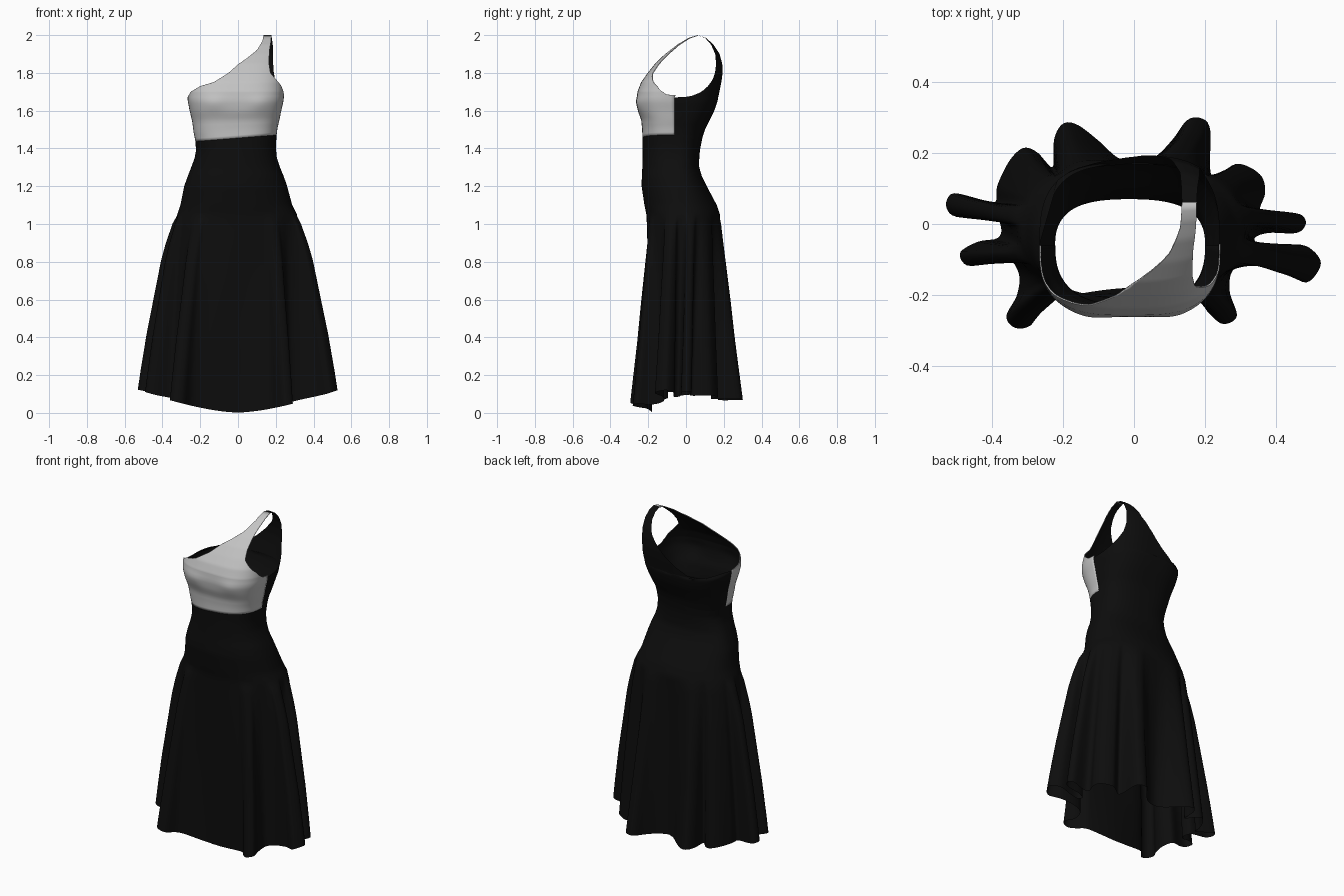
import bpy, bmesh, math
from mathutils import Vector

if "Cube" in bpy.data.objects:
    bpy.data.objects.remove(bpy.data.objects["Cube"])


def material(name, value):
    m = bpy.data.materials.new(name)
    m.diffuse_color = (value, value, value, 1)
    m.use_nodes = True
    m.node_tree.nodes["Principled BSDF"].inputs["Base Color"].default_value = m.diffuse_color
    return m


BLACK = material("black cloth", 0.004)
WHITE = material("pale grey cloth", 0.55)
COLS = 96  # columns per half turn


def table(rows, t):
    """Linear lookup in rows of (key, values...)."""
    if t <= rows[0][0]:
        return rows[0][1:]
    for a, b in zip(rows, rows[1:]):
        if t <= b[0]:
            k = (t - a[0]) / (b[0] - a[0])
            return [p + (q - p) * k for p, q in zip(a[1:], b[1:])]
    return rows[-1][1:]


# Body sections: height, left x, right x, front y, back y, squareness
BODY = [
    (1.05, -.322, .312, -.210, .180, 2.2), (1.10, -.305, .287, -.220, .163, 2.2),
    (1.20, -.285, .260, -.235, .110, 2.3), (1.25, -.267, .243, -.234, .085, 2.4),
    (1.30, -.248, .222, -.231, .070, 2.4), (1.35, -.230, .205, -.230, .070, 2.5),
    (1.40, -.222, .200, -.230, .075, 2.5), (1.46, -.226, .205, -.231, .087, 2.6),
    (1.50, -.235, .210, -.232, .100, 2.7), (1.55, -.243, .220, -.237, .125, 2.8),
    (1.60, -.256, .229, -.255, .150, 2.9), (1.65, -.266, .241, -.262, .167, 3.0),
    (1.70, -.268, .245, -.257, .177, 3.0), (1.75, -.268, .245, -.238, .187, 3.0),
    (1.80, -.268, .245, -.203, .194, 3.0), (1.85, -.268, .245, -.163, .194, 3.0),
    (1.90, -.268, .245, -.112, .184, 3.0), (1.95, -.268, .245, -.050, .152, 3.0),
    (1.985, -.268, .245, .010, .110, 3.0), (2.0, -.268, .245, .060, .060, 3.0)]
MIDDLE = [(1.05, -.02), (1.4, -.06), (1.67, -.06), (2.0, .06)]
# Neckline and armhole edges: height, left x, right x
FRONT_EDGE = [(1.67, -.268, .245), (1.70, -.25, .241), (1.73, -.20, .230), (1.75, -.13, .215),
              (1.80, -.05, .172), (1.845, 0, .165), (1.88, .05, .165), (1.92, .10, .167),
              (1.97, .13, .175), (2.0, .135, .177)]
BACK_EDGE = [(1.67, -.268, .245), (1.675, -.20, .240), (1.685, -.13, .236), (1.73, -.05, .212),
             (1.77, 0, .195), (1.82, .05, .187), (1.88, .10, .186), (1.95, .13, .184),
             (2.0, .135, .177)]


def section(z, a):
    xl, xr, yf, yb, n = table(BODY, z)
    cy = table(MIDDLE, z)[0]
    c, s = math.cos(a), math.sin(a)
    x = (xl + xr) / 2 + (xr - xl) / 2 * math.copysign(abs(c) ** (2 / n), c)
    y = cy + ((yb - cy) if s > 0 else (cy - yf)) * math.copysign(abs(s) ** (2 / n), s)
    if s < 0:  # soft bust fullness
        for bx in (-.13, .12):
            y -= .008 * math.exp(-((x - bx) / .06) ** 2 - ((z - 1.64) / .04) ** 2)
    slant = .08 * x * math.exp(-((z - 1.455) / .08) ** 2)
    return Vector((x, y, z + slant))


def edge_angle(z, x):
    xl, xr, _, _, n = table(BODY, z)
    k = max(-1, min(1, (x - (xl + xr) / 2) / ((xr - xl) / 2)))
    return math.acos(math.copysign(abs(k) ** (n / 2), k))


def cloth(name, rows, mats):
    """Skin a grid of points, rows from bottom to top."""
    bm = bmesh.new()
    grid = [[bm.verts.new(p) for p in row] for row in rows]
    for lo, hi in zip(grid, grid[1:]):
        for i in range(len(lo) - 1):
            bm.faces.new((lo[i], lo[i + 1], hi[i + 1], hi[i]))
    bmesh.ops.remove_doubles(bm, verts=bm.verts, dist=1e-5)
    me = bpy.data.meshes.new(name)
    bm.to_mesh(me)
    bm.free()
    for m in mats:
        me.materials.append(m)
    ob = bpy.data.objects.new(name, me)
    bpy.context.collection.objects.link(ob)
    me.shade_smooth()
    return ob


def bodice_half(front):
    edges = FRONT_EDGE if front else BACK_EDGE
    heights = [1.455 + .215 * i / 14 for i in range(14)]
    heights += [1.67 + .03 * i / 8 for i in range(8)] + [1.70 + .3 * i / 40 for i in range(41)]
    rows = []
    for z in heights:
        right, left = 0, math.pi
        if z > 1.67:
            xl, xr = table(edges, z)
            right, left = edge_angle(z, xr), edge_angle(z, xl)
        angles = [right + (left - right) * i / COLS for i in range(COLS + 1)]
        if front:
            angles = [-a for a in reversed(angles)]
        rows.append([section(z, a) for a in angles])
    return rows


# One-shoulder bodice: pale front with a black lining, black back
front = cloth("bodice_front", bodice_half(True), [WHITE, BLACK])
lining = front.modifiers.new("lining", "SOLIDIFY")
lining.thickness = .004
lining.offset = -1
lining.material_offset = 1
cloth("bodice_back", bodice_half(False), [BLACK])

# Hem outline with its folds, counter-clockwise from the right side
HEM = [(.34, -.04), (.38, -.025), (.46, -.025), (.485, .005), (.46, .03), (.38, .02),
       (.355, .04), (.37, .09), (.355, .14), (.29, .17), (.22, .135), (.215, .265), (.19, .298),
       (.15, .293), (.11, .24), (.06, .19), (0, .17), (-.05, .19), (-.10, .235), (-.16, .28),
       (-.20, .283), (-.225, .24), (-.23, .16), (-.27, .20), (-.31, .215), (-.35, .18),
       (-.385, .11), (-.395, .06), (-.47, .08), (-.515, .085), (-.53, .05), (-.50, .02),
       (-.40, .025), (-.375, -.01), (-.385, -.04), (-.44, -.05), (-.49, -.08), (-.475, -.115),
       (-.43, -.115), (-.36, -.095), (-.325, -.14), (-.33, -.20), (-.36, -.26), (-.335, -.293),
       (-.29, -.285), (-.25, -.23), (-.17, -.20), (0, -.18), (.16, -.20), (.21, -.25),
       (.25, -.282), (.29, -.26), (.27, -.19), (.28, -.13), (.34, -.115), (.42, -.13),
       (.48, -.165), (.515, -.14), (.525, -.10), (.48, -.06), (.41, -.065), (.36, -.065)]


def hem_angles():
    """Spread the folds round the waist, by half direction and half length."""
    n = len(HEM)
    run, turn, out = 0, 0, [0.0]
    total = sum(math.dist(HEM[i], HEM[(i + 1) % n]) for i in range(n))
    for i in range(n):
        p, q = HEM[i], HEM[(i + 1) % n]
        run += math.dist(p, q) / total * math.tau
        d = math.atan2(q[1] + .02, q[0] * .65) - math.atan2(p[1] + .02, p[0] * .65)
        turn += (d + math.pi) % math.tau - math.pi
        out.append(max(out[-1] + .015, .55 * run + .45 * turn))
    return [a * math.tau / out[-1] for a in out]


ANG = hem_angles()


def hem_point(a):
    a %= math.tau
    n = len(HEM)
    i = max(k for k in range(n) if ANG[k] <= a)
    t = (a - ANG[i]) / (ANG[i + 1] - ANG[i])
    p0, p1, p2, p3 = (Vector(HEM[(i + k) % n]) for k in (-1, 0, 1, 2))
    p = p1 + .5 * t * ((p2 - p0) + t * ((2 * p0 - 5 * p1 + 4 * p2 - p3)
                                        + t * (3 * p1 - p0 - 3 * p2 + p3)))
    w = max(0, min(1, (p.y + .2) / .2))
    w = w * w * (3 - 2 * w)
    z = .11 * (abs(p.x) / .5) ** 1.5 + .07 * w * max(0, 1 - abs(p.x) / .55)
    return Vector((p.x, p.y, z))


# Flare of the skirt: fall, sideways share, depth share
FLARE = [(0, 0, 0), (.05, .13, .10), (.16, .30, .20), (.26, .42, .30), (.47, .60, .50),
         (.68, .78, .68), (.89, .93, .89), (1, 1, 1)]
angles = [-math.pi + math.tau * i / (4 * COLS) for i in range(4 * COLS + 1)]
hem = [hem_point(a) for a in angles]
base = [section(1.05, a) for a in angles]
skirt = []
for r in range(40, 0, -1):
    t = r / 40
    fx, fy = table(FLARE, t)
    skirt.append([Vector((b.x + (h.x - b.x) * fx, b.y + (h.y - b.y) * fy,
                          b.z + (h.z - b.z) * t)) for b, h in zip(base, hem)])
for r in range(25):
    skirt.append([section(1.05 + .405 * r / 24, a) for a in angles])
cloth("skirt", skirt, [BLACK])
